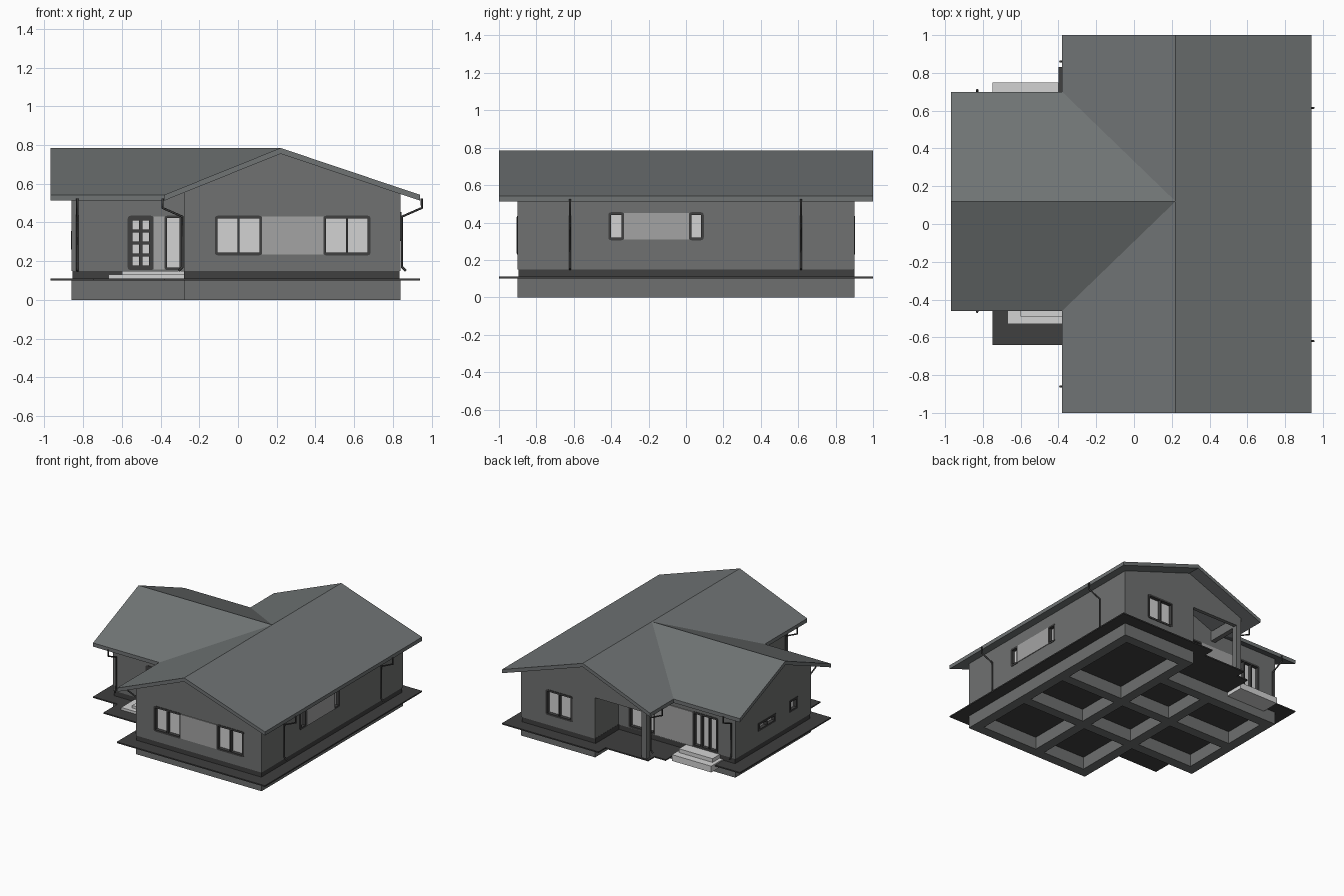
import bpy, bmesh
from mathutils import Vector

if "Cube" in bpy.data.objects:
    bpy.data.objects.remove(bpy.data.objects["Cube"], do_unlink=True)


def material(name, r, g, b):
    m = bpy.data.materials.new(name)
    m.use_nodes = True
    m.diffuse_color = (r, g, b, 1)
    m.node_tree.nodes["Principled BSDF"].inputs["Base Color"].default_value = (r, g, b, 1)
    return m


WALL = material("wall grey", 0.16, 0.166, 0.164)
ROOF = material("roof slate", 0.16, 0.173, 0.175)
BASE = material("foundation grey", 0.156, 0.162, 0.16)
DARK = material("dark trim", 0.05, 0.05, 0.05)
PANEL = material("light panel", 0.37, 0.37, 0.37)
GLASS = material("pale glass", 0.65, 0.65, 0.65)
STONE = material("pale step", 0.65, 0.65, 0.65)


def finish(name, bm, mat):
    bmesh.ops.recalc_face_normals(bm, faces=bm.faces)
    mesh = bpy.data.meshes.new(name)
    bm.to_mesh(mesh)
    bm.free()
    mesh.materials.append(mat)
    obj = bpy.data.objects.new(name, mesh)
    bpy.context.collection.objects.link(obj)
    return obj


def prism(name, points, offset, mat):
    """Extrude one flat outline along an offset."""
    bm = bmesh.new()
    face = bm.faces.new([bm.verts.new(p) for p in points])
    out = bmesh.ops.extrude_face_region(bm, geom=[face], use_keep_orig=True)
    moved = [v for v in out["geom"] if isinstance(v, bmesh.types.BMVert)]
    bmesh.ops.translate(bm, verts=moved, vec=offset)
    return finish(name, bm, mat)


def box(name, x0, x1, y0, y1, z0, z1, mat, round_axis=None):
    bm = bmesh.new()
    bmesh.ops.create_cube(bm, size=1)
    for v in bm.verts:
        v.co = Vector(((x0 + x1) / 2 + v.co.x * (x1 - x0),
                       (y0 + y1) / 2 + v.co.y * (y1 - y0),
                       (z0 + z1) / 2 + v.co.z * (z1 - z0)))
    if round_axis is not None:
        edges = [e for e in bm.edges
                 if abs((e.verts[0].co - e.verts[1].co).normalized()[round_axis]) > 0.9]
        bmesh.ops.bevel(bm, geom=edges, offset=0.015, segments=3, profile=0.5, affect='EDGES')
    return finish(name, bm, mat)


def carve(target, cutter):
    """Subtract the cutter from the target and discard the cutter."""
    mod = target.modifiers.new("opening", 'BOOLEAN')
    mod.operation, mod.solver, mod.object = 'DIFFERENCE', 'EXACT', cutter
    graph = bpy.context.evaluated_depsgraph_get()
    mesh = bpy.data.meshes.new_from_object(target.evaluated_get(graph))
    target.modifiers.clear()
    target.data = mesh
    bpy.data.objects.remove(cutter, do_unlink=True)


def plate(name, wall, s0, s1, z0, z1, d0, d1, mat, rounded=False):
    """Box on a wall given as (axis, position, outward sign, object)."""
    axis, pos, sign, _ = wall
    lo, hi = sorted((pos + sign * d0, pos + sign * d1))
    ax = axis if rounded else None
    if axis == 0:
        return box(name, lo, hi, s0, s1, z0, z1, mat, ax)
    return box(name, s0, s1, lo, hi, z0, z1, mat, ax)


def window(name, wall, s0, s1, z0, z1, cols=2, rows=1, rim=0.015, gap=0.01, rounded=True):
    """Frame set into the wall with sunken panes."""
    carve(wall[3], plate("cutter", wall, s0 + .003, s1 - .003, z0 + .003, z1 - .003,
                         -.045, .03, WALL, rounded))
    frame = plate(name + "_frame", wall, s0, s1, z0, z1, -.04, .004, DARK, rounded)
    w = (s1 - s0 - 2 * rim - gap * (cols - 1)) / cols
    h = (z1 - z0 - 2 * rim - gap * (rows - 1)) / rows
    for c in range(cols):
        for r in range(rows):
            s, z = s0 + rim + c * (w + gap), z0 + rim + r * (h + gap)
            carve(frame, plate("cutter", wall, s, s + w, z, z + h, -.03, .03, DARK))
            plate(f"{name}_pane_{c}_{r}", wall, s, s + w, z, z + h, -.035, -.024, GLASS)


# Foundation grid of strips, open underneath
strips = [(-.28, .84, -.9, -.82), (-.86, .84, -.36, -.28), (-.86, .84, .08, .16),
          (-.86, .26, .52, .6), (.18, .84, .82, .9), (-.86, -.78, -.36, .6),
          (-.28, -.2, -.9, .6), (.18, .26, -.9, .9), (.76, .84, -.9, .9)]
for i, s in enumerate(strips):
    box(f"foundation_strip_{i}", *s, 0, 0.1, BASE)

# Paving slab and dark plinth
slab = [(.94, -1), (.94, 1), (.08, 1), (.08, .91), (-.3, .91), (-.3, .83), (-.4, .83), (-.4, .6),
        (-.75, .6), (-.75, .7), (-.97, .7), (-.97, -.46), (-.75, -.46), (-.75, -.64),
        (-.38, -.64), (-.38, -1)]
prism("paving_slab", [(x, y, 0.1) for x, y in slab], (0, 0, 0.01), DARK)
plan = [(.84, -.9), (.84, .9), (.18, .9), (.18, .6), (-.86, .6), (-.86, -.36), (-.28, -.36), (-.28, -.9)]
prism("plinth", [(x * .994, y * .994, 0.105) for x, y in plan], (0, 0, 0.048), DARK)

# Walls: gabled main block, recessed rear corner and side wing
RIDGE_X, RIDGE_Y = 0.22, 0.12
main = [(-.28, .15), (.84, .15), (.84, .56), (RIDGE_X, .768), (-.28, .565)]
main_walls = prism("main_walls", [(x, -.9, z) for x, z in main], (0, 1.5, 0), WALL)
rear = [(.18, .15), (.84, .15), (.84, .56), (RIDGE_X, .768), (.18, .752)]
rear_walls = prism("rear_room_walls", [(x, .6, z) for x, z in rear], (0, .3, 0), WALL)
wing = [(-.36, .15), (.6, .15), (.6, .565), (RIDGE_Y, .768), (-.36, .565)]
wing_walls = prism("wing_walls", [(-.86, y, z) for y, z in wing], (.62, 0, 0), WALL)

# Rear porch gable, beam and post
gable = [(-.28, .48), (.18, .48), (.18, .752), (-.28, .565)]
prism("porch_gable", [(x, .87, z) for x, z in gable], (0, .03, 0), WALL)
box("porch_beam", -.28, -.24, .6, .87, .48, .56, WALL)
box("porch_post", -.28, -.235, .855, .9, .11, .48, WALL)

# Cross-gabled roof with vertical fascia edges
E, T = 0.543, 0.785
slopes = [
    [(.94, -1, E), (.94, 1, E), (RIDGE_X, 1, T), (RIDGE_X, RIDGE_Y, T), (RIDGE_X, -1, T)],
    [(-.38, -1, E), (RIDGE_X, -1, T), (RIDGE_X, RIDGE_Y, T), (-.38, -.46, E)],
    [(-.38, 1, E), (-.38, .7, E), (RIDGE_X, RIDGE_Y, T), (RIDGE_X, 1, T)],
    [(-.97, -.46, E), (-.38, -.46, E), (RIDGE_X, RIDGE_Y, T), (-.97, RIDGE_Y, T)],
    [(-.97, .7, E), (-.97, RIDGE_Y, T), (RIDGE_X, RIDGE_Y, T), (-.38, .7, E)],
]
bm = bmesh.new()
for slope in slopes:
    bm.faces.new([bm.verts.new(p) for p in slope])
bmesh.ops.remove_doubles(bm, verts=bm.verts, dist=0.001)
out = bmesh.ops.extrude_face_region(bm, geom=bm.faces[:], use_keep_orig=True)
bmesh.ops.translate(bm, verts=[v for v in out["geom"] if isinstance(v, bmesh.types.BMVert)],
                    vec=(0, 0, -0.03))
finish("roof", bm, ROOF)

# Wall planes that carry openings
FRONT, REAR, RIGHT = (1, -.9, -1, main_walls), (1, .9, 1, rear_walls), (0, .84, 1, main_walls)
ENTRY, SIDE = (1, -.36, -1, wing_walls), (0, -.86, -1, wing_walls)
TERRACE, PORCH = (1, .6, 1, wing_walls), (1, .6, 1, main_walls)

# Front gable windows with light panel between
window("front_window_a", FRONT, -.12, .125, .23, .435)
window("front_window_b", FRONT, .44, .685, .23, .435)
plate("front_panel", FRONT, .124, .441, .235, .43, 0, .006, PANEL)

# Long side windows and panel
window("side_window_a", RIGHT, -.415, -.33, .305, .455, cols=1)
window("side_window_b", RIGHT, .015, .095, .305, .455, cols=1)
plate("side_panel", RIGHT, -.332, .017, .31, .45, 0, .006, PANEL)

# Front entrance
window("front_door", ENTRY, -.57, -.435, .154, .435, cols=2, rows=4, rim=.024, gap=.016)
plate("entrance_panel", ENTRY, -.436, -.379, .156, .43, 0, .006, PANEL)
window("entrance_window", ENTRY, -.38, -.29, .154, .435, cols=1, rim=.012)

# Rear openings
window("rear_window", REAR, .38, .62, .23, .435)
window("terrace_door", TERRACE, -.705, -.48, .154, .435, cols=3)
plate("terrace_panel", TERRACE, -.481, -.149, .156, .43, 0, .006, PANEL)
window("porch_window", PORCH, -.15, .09, .154, .435)

# Wing end windows
window("wing_window_wide", SIDE, .09, .31, .26, .325, cols=2, rounded=False)
window("wing_window_small", SIDE, -.19, -.09, .26, .355, cols=1, rounded=False)

# Entrance steps
box("front_step_lower", -.67, -.27, -.53, -.35, .11, .13, STONE)
box("front_step_upper", -.6, -.27, -.49, -.35, .13, .15, STONE)
box("rear_step_lower", -.75, -.4, .6, .75, .07, .12, STONE)
box("rear_step_upper", -.72, -.42, .59, .69, .12, .15, STONE)


# Downpipes swept from eave to wall
def downpipe(name, eave, wall):
    ex, ey = eave
    wx, wy = wall
    kick = (wx + (ex - wx) * .2, wy + (ey - wy) * .2, .15)
    path = [(ex, ey, .525), (ex, ey, .475), (wx, wy, .43), (wx, wy, .17), kick]
    curve = bpy.data.curves.new(name, 'CURVE')
    curve.dimensions = '3D'
    curve.bevel_depth = 0.0065
    curve.bevel_resolution = 1
    curve.use_fill_caps = True
    spline = curve.splines.new('POLY')
    spline.points.add(len(path) - 1)
    for point, co in zip(spline.points, path):
        point.co = (*co, 1)
    curve.materials.append(DARK)
    bpy.context.collection.objects.link(bpy.data.objects.new(name, curve))


for y in (-.62, .615):
    downpipe("side_downpipe", (.95, y), (.847, y))
for y in (-.86, .86):
    downpipe("gable_downpipe", (-.39, y), (-.287, y))
downpipe("wing_front_downpipe", (-.83, -.465), (-.83, -.367))
downpipe("wing_rear_downpipe", (-.83, .71), (-.83, .607))
